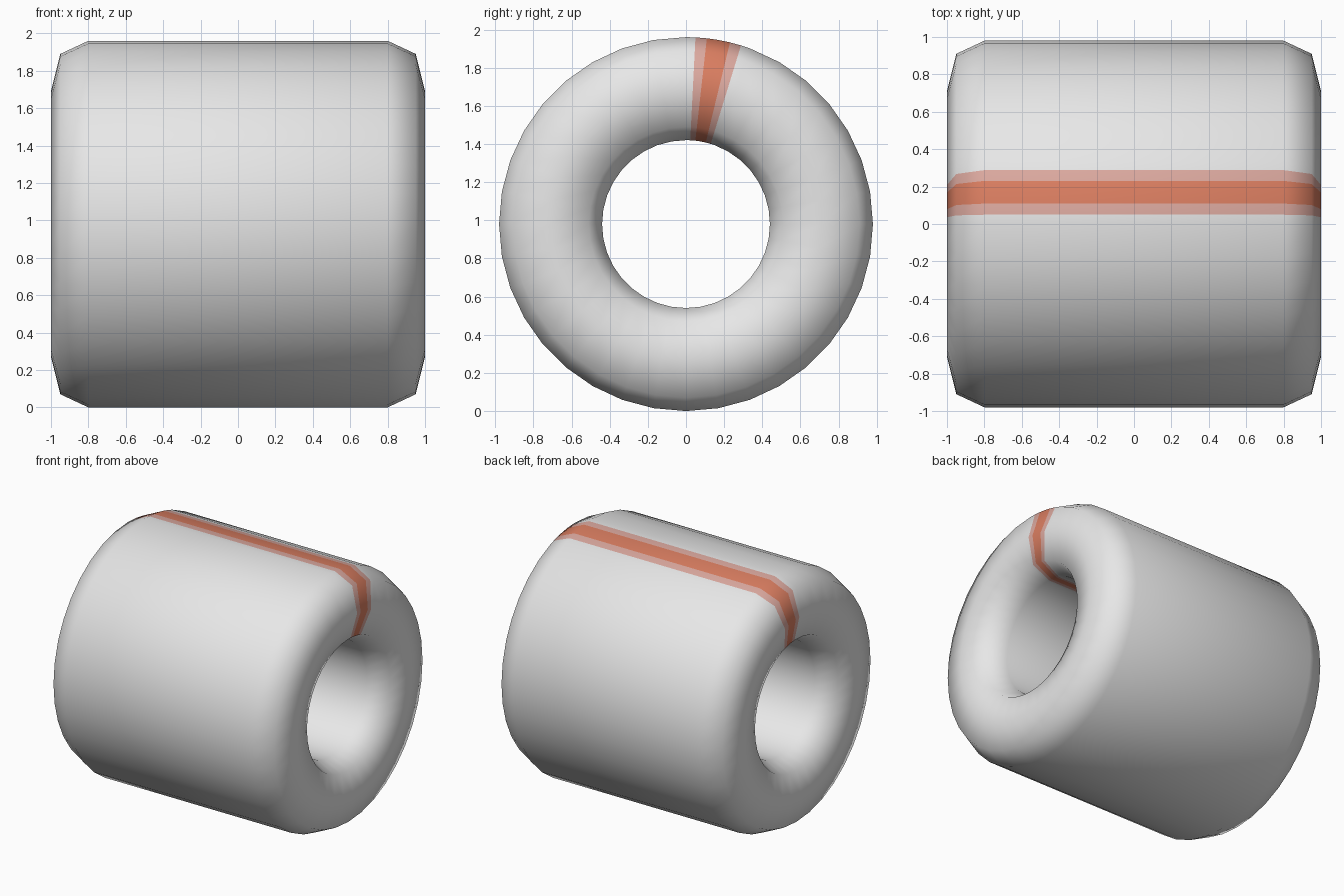
import bpy, bmesh
from math import sin, cos, radians

cube = bpy.data.objects.get("Cube")
if cube:
    bpy.data.objects.remove(cube, do_unlink=True)


def material(name, rgb):
    mat = bpy.data.materials.new(name)
    mat.use_nodes = True
    mat.diffuse_color = (*rgb, 1)
    mat.node_tree.nodes["Principled BSDF"].inputs["Base Color"].default_value = (*rgb, 1)
    return mat


OUTER, INNER = 0.98, 0.44
MID = (OUTER + INNER) / 2
STRIPE, CORE, FADE = 10, 3.6, 7.1    # stripe centre and half widths in degrees

# Rounded tube cross-section: one quarter (x, radial offset), mirrored to a loop
quarter = [(0.8, 0.27), (0.95, 0.2), (1.0, 0.0)]
right_half = quarter + [(x, -r) for x, r in quarter[-2::-1]]
profile = right_half + [(-x, r) for x, r in reversed(right_half)]

# Even segments, with extra cuts along the stripe borders
angles = sorted(list(range(0, 360, 10)) +
                [STRIPE + s * w for s in (-1, 1) for w in (CORE, FADE)])

bm = bmesh.new()
rings = [[bm.verts.new((x, (MID + r) * sin(radians(a)), OUTER + (MID + r) * cos(radians(a))))
          for x, r in profile] for a in angles]
for i, ring in enumerate(rings):
    following = rings[(i + 1) % len(rings)]
    end = angles[i + 1] if i + 1 < len(angles) else 360
    offset = abs((angles[i] + end) / 2 - STRIPE)
    for j in range(len(profile)):
        k = (j + 1) % len(profile)
        face = bm.faces.new((ring[j], ring[k], following[k], following[j]))
        face.smooth = True
        face.material_index = 2 if offset < CORE else 1 if offset < FADE else 0
bmesh.ops.recalc_face_normals(bm, faces=bm.faces)

mesh = bpy.data.meshes.new("tube_bead")
bm.to_mesh(mesh)
bm.free()
for name, rgb in (("pale grey", (0.8, 0.8, 0.8)),
                  ("faded coral", (0.72, 0.40, 0.35)),
                  ("coral red", (0.71, 0.21, 0.12))):
    mesh.materials.append(material(name, rgb))
bead = bpy.data.objects.new("tube_bead", mesh)
bpy.context.collection.objects.link(bead)
